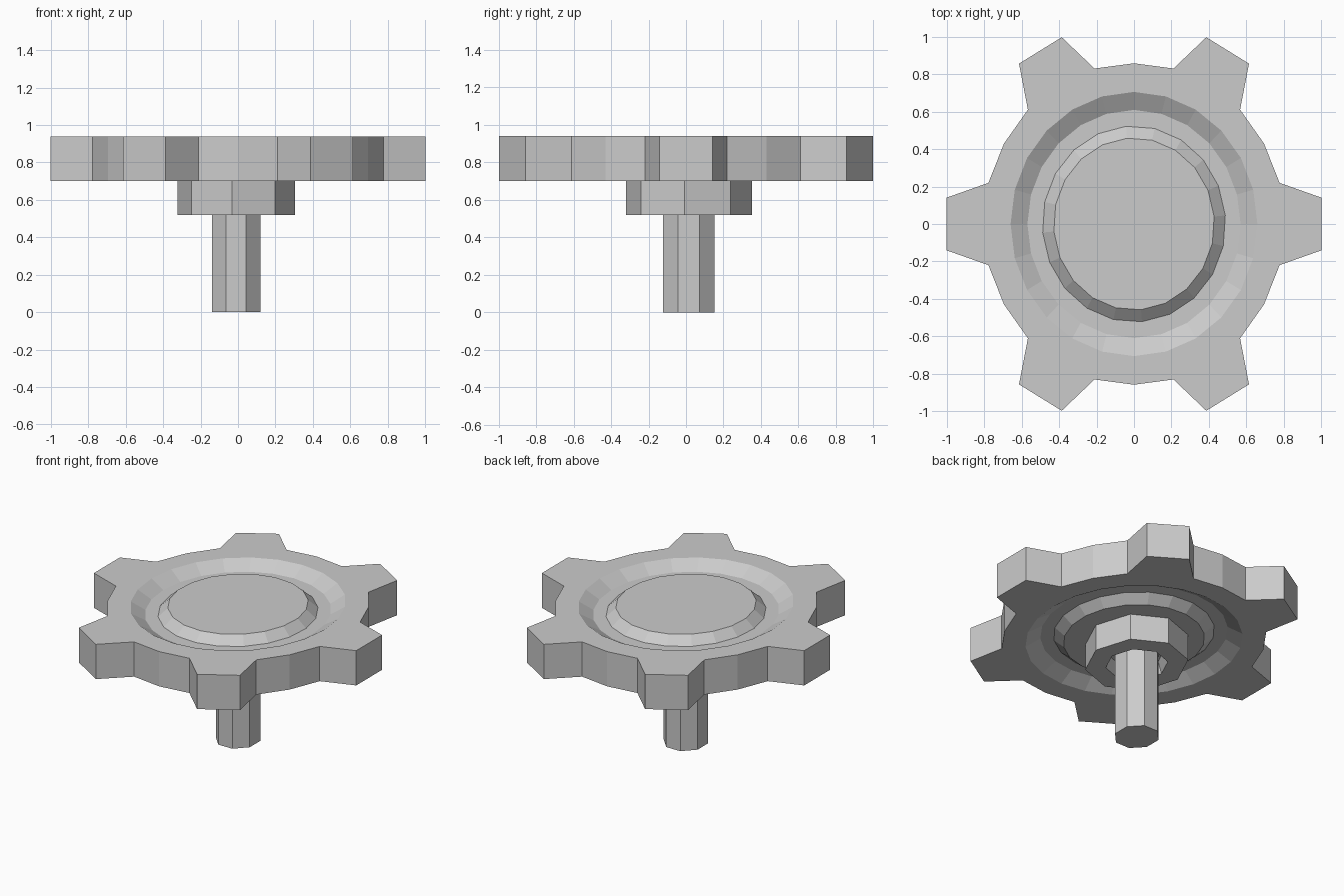
import bpy
import bmesh
from math import cos, sin, radians, pi

if "Cube" in bpy.data.objects:
    bpy.data.objects.remove(bpy.data.objects["Cube"], do_unlink=True)

Y_STRETCH = 1.07  # the whole handwheel is slightly oval
TOP, BOTTOM, DEPTH = 0.94, 0.70, 0.055

metal = bpy.data.materials.new("plain_grey_metal")
metal.use_nodes = True
grey = (0.6, 0.6, 0.6, 1)
metal.diffuse_color = grey
metal.node_tree.nodes["Principled BSDF"].inputs["Base Color"].default_value = grey


def finish(bm, name):
    bmesh.ops.recalc_face_normals(bm, faces=bm.faces)
    mesh = bpy.data.meshes.new(name)
    bm.to_mesh(mesh)
    bm.free()
    mesh.materials.append(metal)
    obj = bpy.data.objects.new(name, mesh)
    bpy.context.collection.objects.link(obj)
    return obj


def ring(bm, polar, z, centre=(0, 0)):
    """A loop of vertices from (radius, degrees) pairs."""
    return [bm.verts.new((centre[0] + r * cos(radians(a)),
                          centre[1] + r * sin(radians(a)) * Y_STRETCH, z))
            for r, a in polar]


def circle(r, sides, turn=0):
    return [(r, turn + 360 * i / sides) for i in range(sides)]


def bridge(bm, a, b):
    n = len(a)
    for i in range(n):
        j = (i + 1) % n
        bm.faces.new((a[i], a[j], b[j], b[i]))


def loop_edges(bm, verts):
    return [bm.edges.get((v, verts[i - 1])) for i, v in enumerate(verts)]


def lathe(name, profile, sides, turn=0, centre=(0, 0)):
    """Stack of rings with both ends capped."""
    bm = bmesh.new()
    rings = [ring(bm, circle(r, sides, turn), z, centre) for r, z in profile]
    for a, b in zip(rings, rings[1:]):
        bridge(bm, a, b)
    bm.faces.new(rings[0])
    bm.faces.new(rings[-1])
    return finish(bm, name)


# Toothed rim with a sloped groove on both faces
bm = bmesh.new()
outline = []
for tooth in range(6):
    a = tooth * 60
    outline += [(0.805, a - 14.8), (1.01, a - 7.5), (1.01, a + 7.5),
                (0.805, a + 14.8), (0.803, a + 30)]
upper, lower = ring(bm, outline, TOP), ring(bm, outline, BOTTOM)
bridge(bm, upper, lower)
floors = []
for rim, z, floor_z in ((upper, TOP, TOP - DEPTH), (lower, BOTTOM, BOTTOM + DEPTH)):
    lip = ring(bm, circle(0.66, 24), z)
    floor = ring(bm, circle(0.57, 24), floor_z)
    inner = ring(bm, circle(0.46, 24), floor_z)
    bridge(bm, lip, floor)
    bridge(bm, floor, inner)
    floors.append(inner)
    bmesh.ops.triangle_fill(bm, use_beauty=True, normal=(0, 0, 1),
                            edges=loop_edges(bm, rim) + loop_edges(bm, lip))
bridge(bm, *floors)
finish(bm, "toothed_rim")

# Raised middle with bevelled edges
lathe("centre_disc", [(0.43, BOTTOM), (0.49, BOTTOM + DEPTH),
                      (0.49, TOP - DEPTH), (0.43, TOP)], 20, 5)

# Eight-sided collar with a recess around the shaft
AXIS = (-0.01, 0.015)
lathe("collar", [(0.315, BOTTOM + 0.01), (0.315, 0.52), (0.19, 0.52), (0.165, 0.60)],
      8, -4, AXIS)

# Shaft
lathe("shaft", [(0.14, 0), (0.14, 0.62)], 8, 22.5, AXIS)
